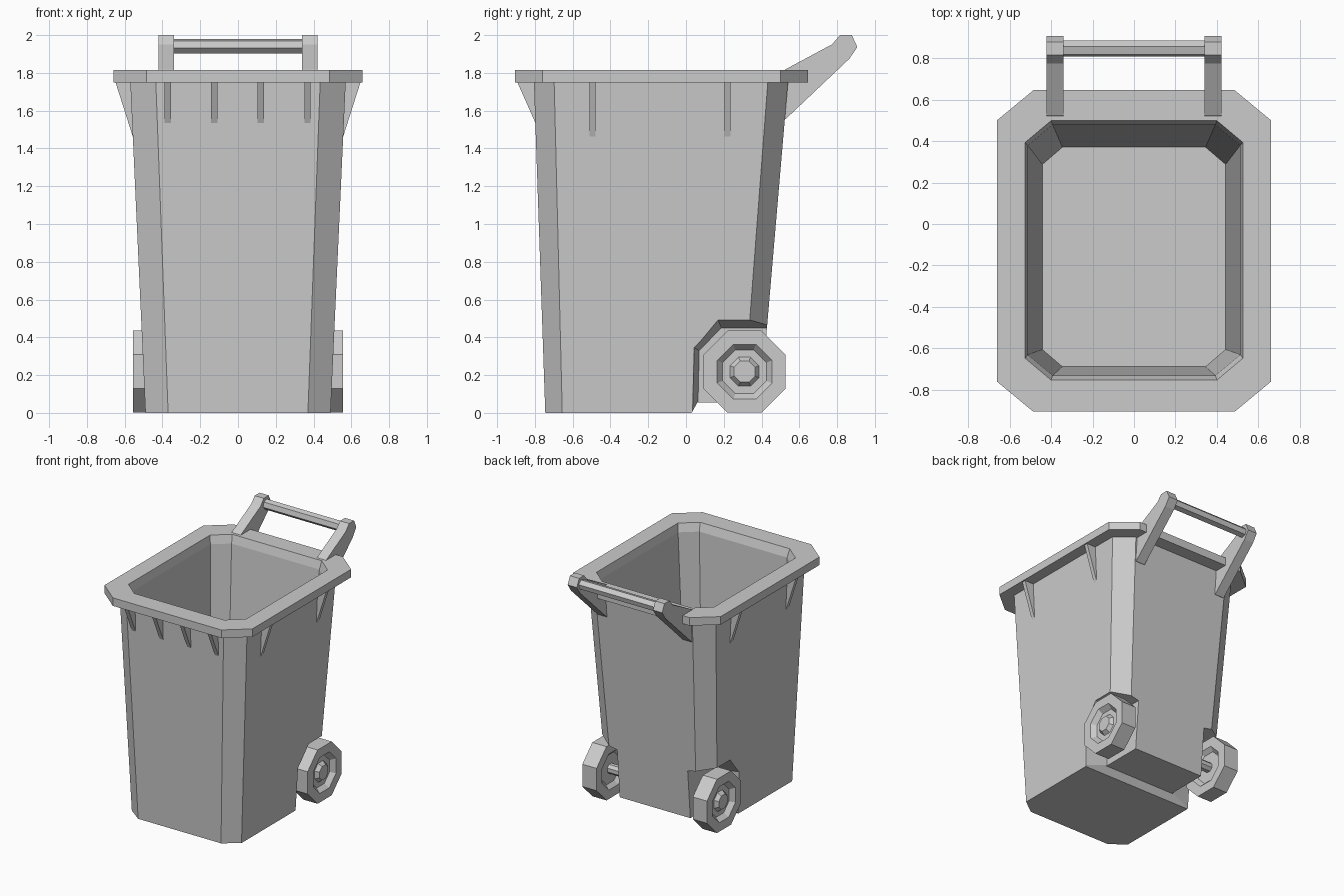
import bpy, bmesh
from math import cos, sin, pi

if "Cube" in bpy.data.objects:
    bpy.data.objects.remove(bpy.data.objects["Cube"])


def loft(name, rings):
    """Skin a list of equal-length point rings and cap both ends."""
    bm = bmesh.new()
    vs = [[bm.verts.new(p) for p in ring] for ring in rings]
    n = len(rings[0])
    for a, b in zip(vs, vs[1:]):
        for i in range(n):
            j = (i + 1) % n
            bm.faces.new((a[i], a[j], b[j], b[i]))
    bm.faces.new(vs[0])
    bm.faces.new(vs[-1])
    bmesh.ops.recalc_face_normals(bm, faces=bm.faces)
    me = bpy.data.meshes.new(name)
    bm.to_mesh(me)
    bm.free()
    ob = bpy.data.objects.new(name, me)
    bpy.context.collection.objects.link(ob)
    return ob


def octo(z, hx, y0, y1, cx, cy):
    """Rectangle with chamfered corners at height z."""
    return [(-hx + cx, y0, z), (hx - cx, y0, z), (hx, y0 + cy, z), (hx, y1 - cy, z),
            (hx - cx, y1, z), (-hx + cx, y1, z), (-hx, y1 - cy, z), (-hx, y0 + cy, z)]


def side_prism(name, prof, x0, x1):
    """Extrude a (y, z) profile along x."""
    return loft(name, [[(x, y, z) for y, z in prof] for x in (x0, x1)])


def turned(name, prof, cy, cz, sides, start):
    """Revolve (x, radius) points around an axis parallel to x."""
    return loft(name, [[(x, cy + r * cos(start + 2 * pi * i / sides),
                         cz + r * sin(start + 2 * pi * i / sides)) for i in range(sides)]
                       for x, r in prof])


def cut(ob, cutter):
    m = ob.modifiers.new("cut", 'BOOLEAN')
    m.object, m.operation, m.solver = cutter, 'DIFFERENCE', 'EXACT'
    bpy.context.view_layer.objects.active = ob
    bpy.ops.object.modifier_apply(modifier=m.name)
    bpy.data.objects.remove(cutter)


# Tapered bin with rim and hollow interior
body = loft("bin_body", [
    octo(0.00, 0.49, -0.745, 0.39, 0.12, 0.09),
    octo(1.75, 0.57, -0.805, 0.54, 0.135, 0.107),
    octo(1.75, 0.66, -0.905, 0.645, 0.175, 0.145),
    octo(1.815, 0.66, -0.905, 0.645, 0.175, 0.145),
    octo(1.815, 0.525, -0.752, 0.498, 0.125, 0.105),
    octo(1.75, 0.512, -0.73, 0.478, 0.12, 0.10),
    octo(0.52, 0.442, -0.688, 0.37, 0.097, 0.083)])

# Raised underside at the back
cut(body, side_prism("underside_cutter",
                     [(0.03, 0), (0.06, 0.055), (0.8, 0.055), (0.8, -0.1), (-0.025, -0.1)], -0.8, 0.8))

# Wheel wells, narrowing inwards
well_out = [(0.015, -0.1), (0.03, 0.353), (0.162, 0.51), (0.8, 0.51), (0.8, -0.1)]
well_in = [(0.06, -0.1), (0.07, 0.33), (0.187, 0.45), (0.8, 0.45), (0.8, -0.1)]
for s in (-1, 1):
    cut(body, loft("well_cutter", [[(s * 0.60, y, z) for y, z in well_out],
                                   [(s * 0.315, y, z) for y, z in well_in]]))

# Ribs under the rim: four in front, two on each side
for x in (-0.373, -0.126, 0.121, 0.368):
    side_prism("front_rib", [(-0.78, 1.755), (-0.895, 1.755), (-0.795, 1.53), (-0.78, 1.53)],
               x - 0.017, x + 0.017)
for s in (-1, 1):
    for yc in (-0.494, 0.219):
        prof = [(0.54, 1.755), (0.65, 1.755), (0.556, 1.46), (0.54, 1.46)]
        loft("side_rib", [[(s * x, y, z) for x, z in prof] for y in (yc - 0.016, yc + 0.016)])

# Handle arms and grip bar
arm = [(0.505, 1.56), (0.527, 1.555), (0.865, 1.875), (0.907, 1.937), (0.878, 2.0),
       (0.815, 2.0), (0.773, 1.951), (0.525, 1.818), (0.505, 1.80)]
for s in (-1, 1):
    side_prism("handle_arm", arm, s * 0.34, s * 0.422)
turned("handle_bar", [(-0.35, 0.04), (0.35, 0.04)], 0.845, 1.941, 6, pi / 12)

# Eight-sided wheels with recessed faces and a raised hub, on one axle
wheel = [(0.46, 0.04), (0.46, 0.125), (0.43, 0.157), (0.43, 0.235), (0.557, 0.235),
         (0.557, 0.157), (0.52, 0.125), (0.52, 0.083), (0.55, 0.06)]
for s in (-1, 1):
    turned("wheel", [(s * x, r) for x, r in wheel], 0.31, 0.218, 8, pi / 8)
turned("axle", [(-0.47, 0.04), (0.47, 0.04)], 0.31, 0.218, 8, pi / 8)
